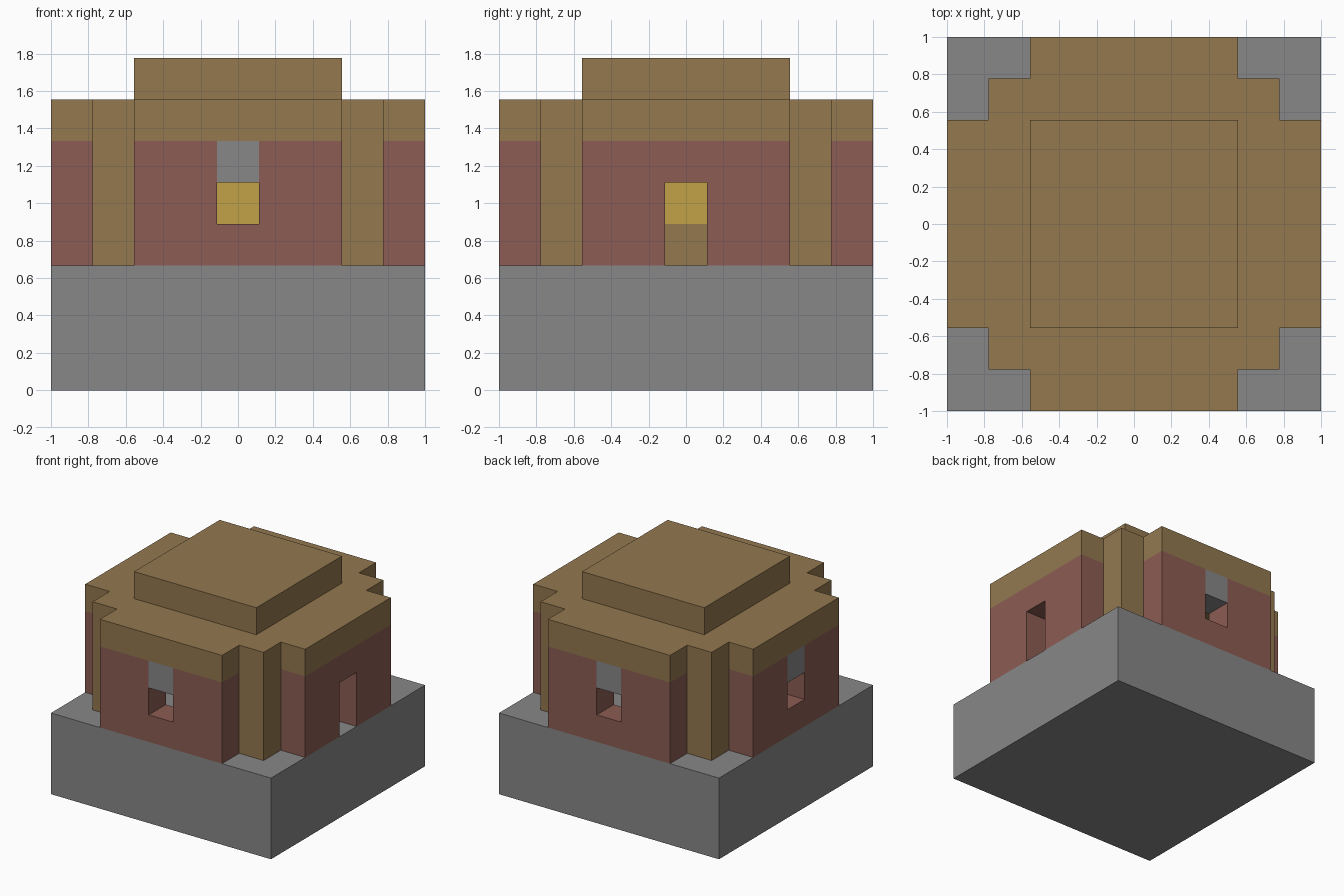
import bpy, bmesh
from math import pi
from mathutils import Matrix, Vector

cube = bpy.data.objects.get("Cube")
if cube:
    bpy.data.objects.remove(cube, do_unlink=True)

CELL = 2 / 9  # the building is laid out on a nine-cell grid


def material(name, rgb):
    linear = [((c / 255 + 0.055) / 1.055) ** 2.4 for c in rgb] + [1.0]
    mat = bpy.data.materials.new(name)
    mat.use_nodes = True
    mat.diffuse_color = linear
    mat.node_tree.nodes["Principled BSDF"].inputs["Base Color"].default_value = linear
    return mat


STONE = material("grey stone", (137, 135, 136))
BRICK = material("red brick", (139, 92, 83))
WOOD = material("brown wood", (147, 120, 79))
GOLD = material("golden yellow", (194, 161, 71))


def prism(name, outline, push, mat, turn=0):
    """Extrude an outline of 3D points, given in cells, along push; turn in quarters about z."""
    bm = bmesh.new()
    face = bm.faces.new([bm.verts.new(p) for p in outline])
    swept = bmesh.ops.extrude_face_region(bm, geom=[face], use_keep_orig=True)
    moved = [v for v in swept["geom"] if isinstance(v, bmesh.types.BMVert)]
    bmesh.ops.translate(bm, verts=moved, vec=Vector(push))
    bmesh.ops.recalc_face_normals(bm, faces=bm.faces)
    bm.transform(Matrix.Scale(CELL, 4) @ Matrix.Rotation(turn * pi / 2, 4, "Z"))
    mesh = bpy.data.meshes.new(name)
    bm.to_mesh(mesh)
    bm.free()
    mesh.materials.append(mat)
    obj = bpy.data.objects.new(name, mesh)
    bpy.context.collection.objects.link(obj)
    return obj


def block(name, x, y, half, z0, z1, mat):
    corners = [(x - half, y - half, z0), (x + half, y - half, z0),
               (x + half, y + half, z0), (x - half, y + half, z0)]
    return prism(name, corners, (0, 0, z1 - z0), mat)


def wall(name, profile, mat, turn):
    return prism(name, [(u, -4.5, z) for u, z in profile], (0, 1, 0), mat, turn)


# Stone base, forming the floor
block("base", 0, 0, 4.5, 0, 3, STONE)

# Walls: three with a window under a stone lintel, one with a doorway
window_wall = [(-2.5, 3), (2.5, 3), (2.5, 6), (0.5, 6),
               (0.5, 4), (-0.5, 4), (-0.5, 6), (-2.5, 6)]
door_wall = [(-2.5, 3), (-0.5, 3), (-0.5, 5), (0.5, 5),
             (0.5, 3), (2.5, 3), (2.5, 6), (-2.5, 6)]
lintel = [(-0.5, 5), (0.5, 5), (0.5, 6), (-0.5, 6)]
for turn, side in enumerate(("front", "left", "back", "right")):
    if side == "left":
        wall(side + "_door_wall", door_wall, BRICK, turn)
    else:
        wall(side + "_window_wall", window_wall, BRICK, turn)
        wall(side + "_lintel", lintel, STONE, turn)

# Corner posts
for x, x_name in ((-3, "right"), (3, "left")):
    for y, y_name in ((-3, "front"), (3, "back")):
        block(f"{y_name}_{x_name}_post", x, y, 0.5, 3, 6, WOOD)

# Stepped roof slab: one corner outline repeated by quarter turns
corner = [(2.5, -4.5), (2.5, -3.5), (3.5, -3.5), (3.5, -2.5), (4.5, -2.5)]
outline = [Matrix.Rotation(q * pi / 2, 3, "Z") @ Vector((x, y, 6))
           for q in range(4) for x, y in corner]
prism("roof_slab", outline, (0, 0, 1), WOOD)
block("roof_cap", 0, 0, 2.5, 7, 8, WOOD)

# Pedestal with a golden block in the middle of the room
block("pedestal", 0, 0, 0.5, 3, 4, WOOD)
block("golden_block", 0, 0, 0.5, 4, 5, GOLD)
